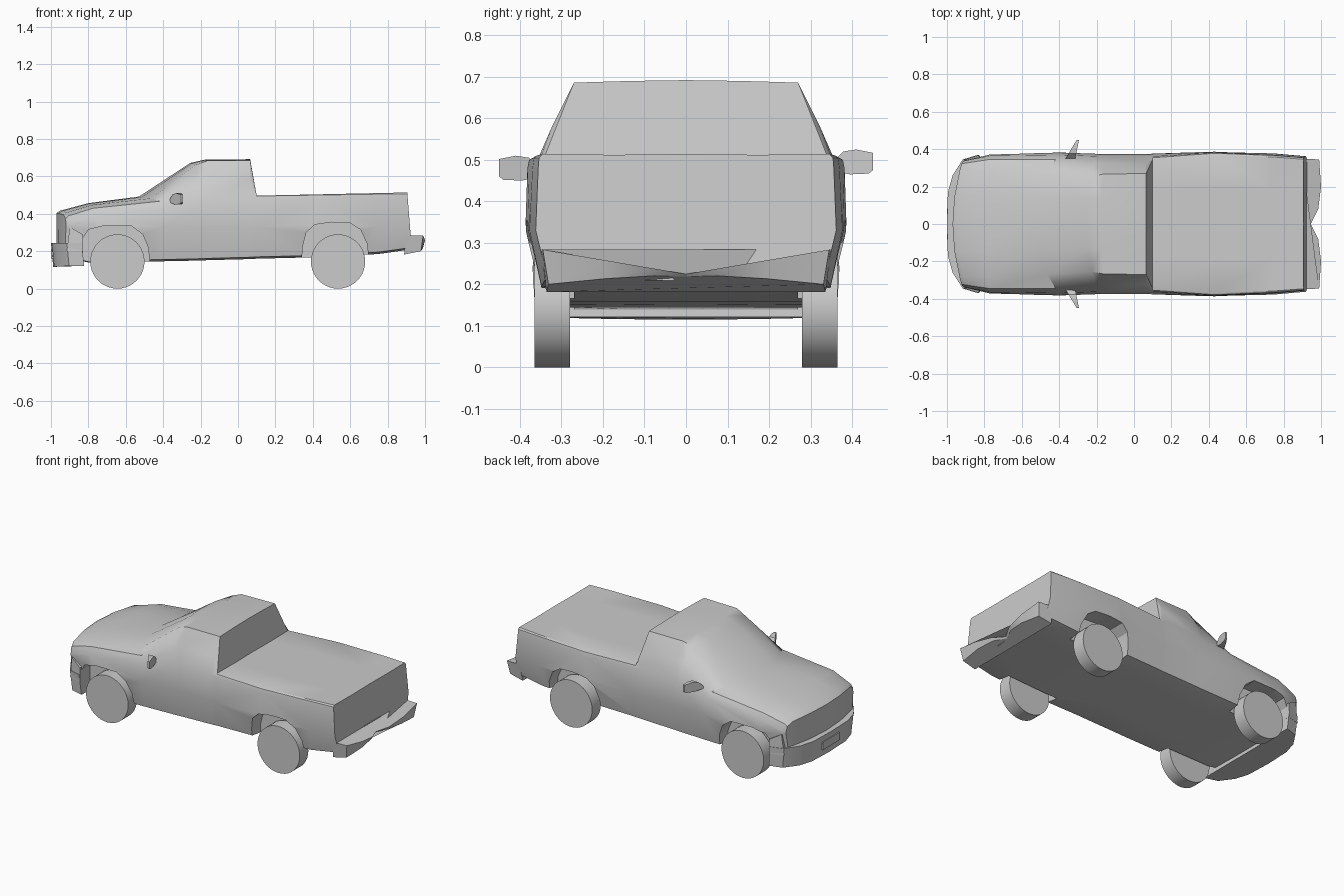
import bpy, bmesh, math

if "Cube" in bpy.data.objects:
    bpy.data.objects.remove(bpy.data.objects["Cube"])


def finish(bm, name, angle=30):
    bmesh.ops.remove_doubles(bm, verts=bm.verts, dist=0.0005)
    bmesh.ops.recalc_face_normals(bm, faces=bm.faces)
    me = bpy.data.meshes.new(name)
    bm.to_mesh(me)
    bm.free()
    ob = bpy.data.objects.new(name, me)
    bpy.context.collection.objects.link(ob)
    smooth(ob, angle)
    return ob


def smooth(ob, angle=30):
    bpy.ops.object.select_all(action='DESELECT')
    ob.select_set(True)
    bpy.context.view_layer.objects.active = ob
    bpy.ops.object.shade_smooth_by_angle(angle=math.radians(angle))


def prism(name, outline, lower, upper):
    """Solid between two mapped copies of a 2D outline."""
    bm = bmesh.new()
    a = [bm.verts.new(lower(*p)) for p in outline]
    b = [bm.verts.new(upper(*p)) for p in outline]
    bm.faces.new(a)
    bm.faces.new(b)
    n = len(a)
    for i in range(n):
        j = (i + 1) % n
        bm.faces.new((a[i], a[j], b[j], b[i]))
    return finish(bm, name)


# Body stations: x, bow, bottom z, bottom/mid widths, belt (w,z), window (w,z), roof (w,z), centre z
STATIONS = [
    (-0.970, .060, .19, .310, .330, .332, .34, .322, .375, .285, .395, .405),
    (-0.950, .055, .17, .320, .340, .340, .35, .325, .390, .285, .407, .417),
    (-0.800, .030, .14, .340, .372, .365, .39, .345, .430, .285, .447, .457),
    (-0.530, .120, .145, .345, .382, .370, .43, .345, .467, .270, .483, .492),
    (-0.255, .060, .15, .345, .375, .362, .47, .325, .570, .255, .662, .672),
    (-0.180, .030, .152, .345, .373, .362, .48, .322, .582, .267, .684, .689),
    (0.065, .000, .158, .345, .374, .362, .49, .322, .582, .270, .686, .692),
    (0.100, .000, .16, .345, .376, .362, .48, .354, .495, .345, .497, .497),
    (0.430, .000, .168, .350, .387, .382, .48, .378, .500, .370, .504, .504),
    (0.750, .000, .185, .348, .377, .370, .48, .366, .505, .358, .511, .511),
    (0.905, .000, .21, .335, .362, .356, .48, .354, .505, .346, .514, .514),
]


def half_section(st, side, bm):
    x, bow, zb, wb, wm, wl, zl, ww, zw, wr, zr, zc = st
    pts = [(0, zb), (.15, zb), (.28, zb), (wb, zb + .01), (wm, .33), (wl, zl),
           (ww, zw), (wr, zr), (wr / 2, zc - .002), (0, zc)]
    lean = .08 if x > .9 else 0
    return [bm.verts.new((x + bow * (y / .36) ** 2 + lean * (.514 - z), side * y, z))
            for y, z in pts]


bm = bmesh.new()
for side in (1, -1):
    rings = [half_section(s, side, bm) for s in STATIONS]
    for r, q in zip(rings, rings[1:]):
        for i in range(9):
            bm.faces.new((r[i], r[i + 1], q[i + 1], q[i]))
    for r in (rings[0], rings[-1]):
        for ids in ((0, 1, 8, 9), (1, 2, 7, 8), (2, 3, 4, 5, 6, 7)):
            bm.faces.new([r[i] for i in ids])
body = finish(bm, "truck_body")

# Wheel arches cut into both flanks
front_arch = [(-.83, 0), (-.83, .27), (-.80, .315), (-.72, .335), (-.57, .335),
              (-.51, .29), (-.48, .22), (-.46, 0)]
rear_arch = [(.335, 0), (.345, .22), (.365, .30), (.41, .342), (.50, .355),
             (.60, .35), (.655, .315), (.69, .24), (.715, 0)]
for arch in (front_arch, rear_arch):
    for side in (1, -1):
        cutter = prism("arch_cutter", arch, lambda x, z: (x, side * .27, z),
                       lambda x, z: (x, side * .5, z))
        cutter.hide_render = True
        mod = body.modifiers.new("arch", 'BOOLEAN')
        mod.operation = 'DIFFERENCE'
        mod.solver = 'EXACT'
        mod.object = cutter
        bpy.context.view_layer.objects.active = body
        bpy.ops.object.modifier_apply(modifier=mod.name)
        bpy.data.objects.remove(cutter)
smooth(body)


def mirrored(half):
    return half + [(x, -y) for x, y in reversed(half) if y > 0]


# Front bumper wraps round to the fenders
front = mirrored([(-1.0, 0), (-.995, .17), (-.97, .26), (-.915, .345), (-.835, .37)])
prism("front_bumper", front, lambda x, y: (x + .012, y * .98, .115 + .05 * abs(y) ** 2),
      lambda x, y: (x, y, .245))

# Fender ends between bumper and hood
for side in (1, -1):
    prism("fender_end", [(-.915, .20), (-.83, .20), (-.83, .29), (-.90, .33)],
          lambda x, z: (x, side * .28, z),
          lambda x, z: (x, side * (.368 + .3 * (x + .83)), z))

# Rear bumper with a notch in the middle
rear = mirrored([(.945, 0), (.985, .08), (1.0, .20), (.99, .345), (.90, .35)])
prism("rear_bumper", rear,
      lambda x, y: (x - .012, y * .96, .21 - .08 * abs(y) + .2 * max(0, x - .9)),
      lambda x, y: (x, y, .225 + .17 * abs(y)))

# Number plates
plate = [(-.083, .24), (.083, .24), (.083, .288), (-.083, .288)]
prism("rear_plate", plate, lambda y, z: (.905, y, z), lambda y, z: (.929 - .08 * (z - .24), y, z))
prism("front_plate", plate, lambda y, z: (-.97, y, z - .08), lambda y, z: (-1.001, y, z - .08))

# Door mirrors, thicker at the door end
shell = [(.35, .475), (.395, .465), (.44, .467), (.45, .475), (.45, .517),
         (.41, .525), (.378, .52), (.35, .49)]
for side, drop in ((1, 0), (-1, .015)):
    def face(sign):
        return lambda y, z: (-.34 + .4 * (y - .35) + sign * (.006 + .2 * (.45 - y)),
                             side * y, z - drop)
    prism("door_mirror", shell, face(-1), face(1))

# Wheels
for x, label in ((-.645, "front"), (.535, "rear")):
    for side in (1, -1):
        bpy.ops.mesh.primitive_cylinder_add(vertices=40, radius=.145, depth=.085,
                                            location=(x, side * .3225, .145),
                                            rotation=(math.pi / 2, 0, 0))
        wheel = bpy.context.object
        wheel.name = label + "_wheel"
        smooth(wheel)
